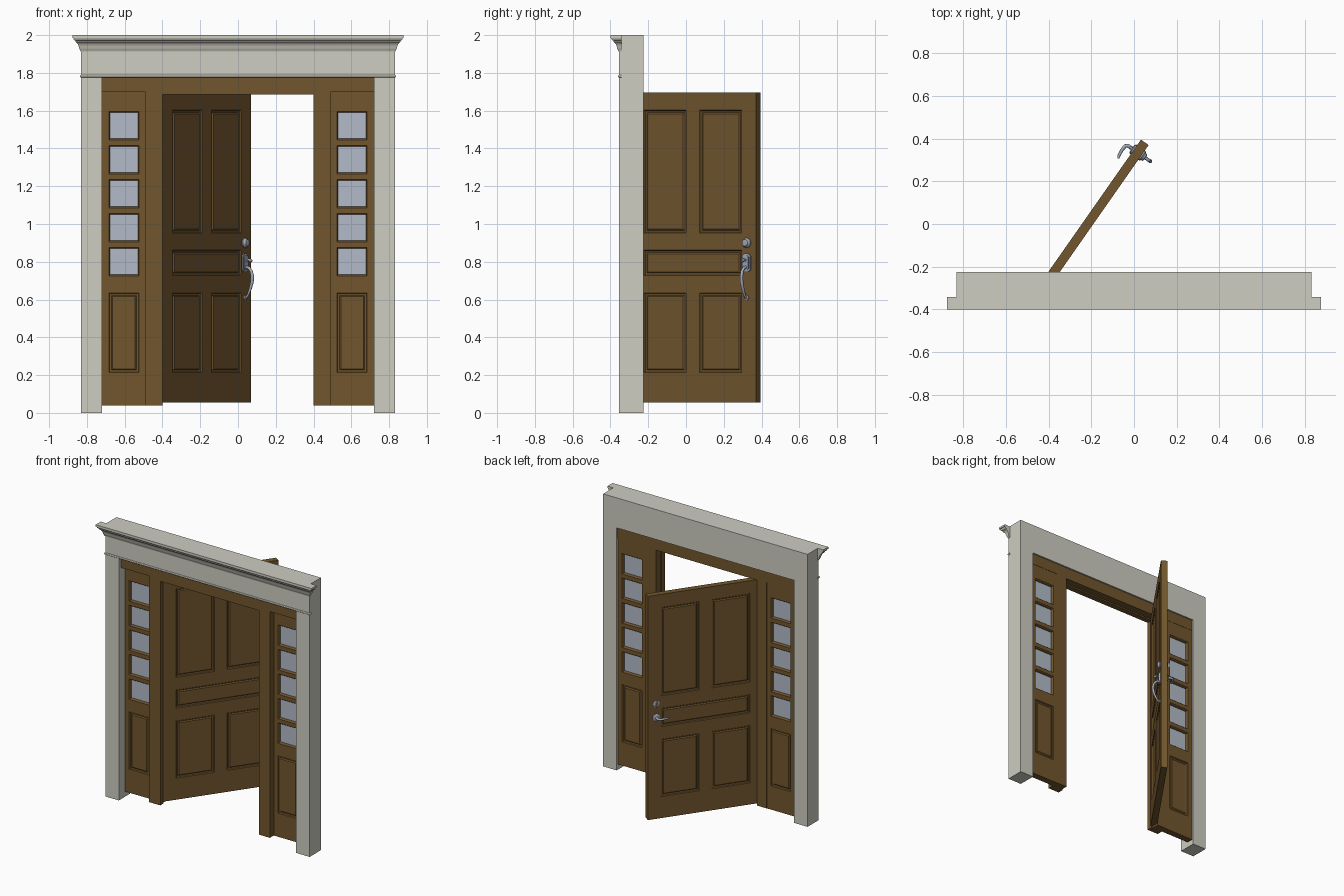
import bpy, bmesh, math
from mathutils import Vector, Matrix

if "Cube" in bpy.data.objects:
    bpy.data.objects.remove(bpy.data.objects["Cube"])


def material(name, rgb):
    m = bpy.data.materials.new(name)
    m.diffuse_color = (*rgb, 1)
    m.use_nodes = True
    m.node_tree.nodes["Principled BSDF"].inputs["Base Color"].default_value = m.diffuse_color
    return m


STONE = material("pale_stone", (0.62, 0.61, 0.54))
WOOD = material("brown_wood", (0.165, 0.093, 0.027))
GLASS = material("pale_glass", (0.45, 0.50, 0.58))
METAL = material("grey_metal", (0.36, 0.39, 0.46))


def finish(name, bm, mats, smooth=False, recalc=True, matrix=None):
    if recalc:
        bmesh.ops.recalc_face_normals(bm, faces=bm.faces)
    me = bpy.data.meshes.new(name)
    bm.to_mesh(me)
    bm.free()
    for m in mats:
        me.materials.append(m)
    ob = bpy.data.objects.new(name, me)
    bpy.context.collection.objects.link(ob)
    if matrix:
        ob.matrix_world = matrix
    if smooth:
        bpy.ops.object.select_all(action='DESELECT')
        ob.select_set(True)
        bpy.context.view_layer.objects.active = ob
        bpy.ops.object.shade_smooth_by_angle(angle=math.radians(40))
    return ob


def bridge(bm, rings, closed=False):
    """Join equal vertex rings; cap the ends unless closed."""
    n = len(rings[0])
    pairs = list(zip(rings, rings[1:])) + ([(rings[-1], rings[0])] if closed else [])
    for a, b in pairs:
        for i in range(n):
            j = (i + 1) % n
            bm.faces.new((a[i], a[j], b[j], b[i]))
    if not closed:
        bm.faces.new(rings[0])
        bm.faces.new(rings[-1])


def prism(name, pts, y0, y1, mat, matrix=None):
    """Extrude an (x, z) outline along y."""
    bm = bmesh.new()
    bridge(bm, [[bm.verts.new((x, y, z)) for x, z in pts] for y in (y0, y1)])
    return finish(name, bm, [mat], matrix=matrix)


def tube(name, pts, side, matrix, n=16):
    """Round sweep through (x, y, z, radius) points lying in a plane normal to side."""
    bm = bmesh.new()
    side = Vector(side)
    P = [Vector(p[:3]) for p in pts]
    rings = []
    for i, p in enumerate(pts):
        t = (P[min(i + 1, len(P) - 1)] - P[max(i - 1, 0)]).normalized()
        nrm = t.cross(side)
        rings.append([bm.verts.new(P[i] + p[3] * (math.cos(a) * side + math.sin(a) * nrm))
                      for a in (2 * math.pi * k / n for k in range(n))])
    bridge(bm, rings)
    return finish(name, bm, [METAL], smooth=True, matrix=matrix)


def moulding(name, profile):
    """Run an (outset, z) profile along the front with short end returns."""
    bm = bmesh.new()
    hx, fy, by = 0.83, -0.354, -0.341
    rings = []
    for x, y, corner in ((-1, by, 0), (-1, fy, 1), (1, fy, 1), (1, by, 0)):
        rings.append([bm.verts.new((x * (hx + d), y - d * corner, z)) for d, z in profile])
    bridge(bm, rings)
    return finish(name, bm, [STONE], smooth=True)


RAISED = [(0, 0), (0.004, 0.007), (0.013, 0.009), (0.02, 0.003)]
PANE = [(0, 0), (0.004, 0.005), (0.006, 0.019)]


def panel_board(name, box, y0, y1, rects, matrix=None):
    """Board with panels or panes sunk in both faces; rect = (x0, x1, z0, z1, rings, mat)."""
    bm = bmesh.new()
    X0, X1, Z0, Z1 = box
    xs = sorted({X0, X1, *(r[0] for r in rects), *(r[1] for r in rects)})
    zs = sorted({Z0, Z1, *(r[2] for r in rects), *(r[3] for r in rects)})

    def corners(x0, x1, z0, z1):
        return [(x0, z0), (x1, z0), (x1, z1), (x0, z1)]

    def face(pts, back, mat=0):
        f = bm.faces.new([bm.verts.new(p) for p in (reversed(pts) if back else pts)])
        f.material_index = mat

    for back, y, s in ((False, y0, 1), (True, y1, -1)):
        for xa, xb in zip(xs, xs[1:]):
            for za, zb in zip(zs, zs[1:]):
                cx, cz = (xa + xb) / 2, (za + zb) / 2
                if not any(r[0] < cx < r[1] and r[2] < cz < r[3] for r in rects):
                    face([(x, y, z) for x, z in corners(xa, xb, za, zb)], back)
        for x0, x1, z0, z1, rings, mat in rects:
            loops = [[(x, y + s * d, z) for x, z in corners(x0 + i, x1 - i, z0 + i, z1 - i)]
                     for i, d in rings]
            for a, b in zip(loops, loops[1:]):
                for i in range(4):
                    j = (i + 1) % 4
                    face([a[i], a[j], b[j], b[i]], back)
            face(loops[-1], back, mat)
    c = corners(*box)
    for i in range(4):
        (xa, za), (xb, zb) = c[i], c[(i + 1) % 4]
        face([(xa, y0, za), (xa, y1, za), (xb, y1, zb), (xb, y0, zb)], False)
    bmesh.ops.remove_doubles(bm, verts=bm.verts, dist=1e-5)
    return finish(name, bm, [WOOD, GLASS], recalc=False, matrix=matrix)


# Stone surround with crown and bead mouldings
prism("stone_surround", [(-0.83, 0), (-0.83, 2), (0.83, 2), (0.83, 0), (0.72, 0),
                         (0.72, 1.78), (-0.72, 1.78), (-0.72, 0)], -0.354, -0.224, STONE)
moulding("crown_moulding", [(-0.004, 1.912), (0.004, 1.912), (0.006, 1.922), (0.010, 1.926),
                            (0.012, 1.938), (0.016, 1.949), (0.022, 1.958), (0.030, 1.964),
                            (0.030, 1.970), (0.034, 1.972), (0.039, 1.976), (0.042, 1.984),
                            (0.046, 1.986), (0.046, 2.0), (-0.004, 2.0)])
moulding("bead_moulding", [(-0.004, 1.776)] +
         [(0.006 * math.cos(a), 1.783 + 0.007 * math.sin(a))
          for a in (math.radians(d) for d in range(-90, 91, 30))] + [(-0.004, 1.79)])


# Wooden door frame: narrower front stop, wider rear rebate
def frame(name, inner, head, y0, y1):
    right = [(0.72, 1.78), (0.72, 1.70), (0.49, 1.70), (0.49, 0.04), (inner, 0.04), (inner, head)]
    prism(name, right + [(-x, z) for x, z in reversed(right)], y0, y1, WOOD)


frame("door_frame_front", 0.40, 1.685, -0.33, -0.29)
frame("door_frame_back", 0.41, 1.695, -0.29, -0.235)

# Sidelights: five panes over a raised panel
for side, s in (("left", -1), ("right", 1)):
    def span(a, b):
        return sorted((s * a, s * b))
    rects = [(*span(0.524, 0.684), 0.726 + 0.18 * i, 0.876 + 0.18 * i, PANE, 1) for i in range(5)]
    rects.append((*span(0.524, 0.684), 0.213, 0.635, RAISED, 0))
    panel_board(side + "_sidelight", (*span(0.49, 0.72), 0.04, 1.70), -0.285, -0.237, rects)

# Open door: local x along its width, -y outside, +y inside
W, T = 0.815, 0.044
DOOR = Matrix.Translation((-0.399, -0.298, 0)) @ Matrix.Rotation(math.radians(55), 4, 'Z')
door_rects = [(a, b, z0, z1, RAISED, 0) for a, b in ((0.092, 0.3625), (0.4525, 0.723))
              for z0, z1 in ((0.213, 0.635), (0.953, 1.603))]
door_rects.append((0.092, 0.723, 0.727, 0.862, RAISED, 0))
panel_board("door_leaf", (0, W, 0.055, 1.697), 0, T, door_rects, DOOR)

# Lock, handle plate and pull grip outside
H = 0.757


def knob(name, z, y, sgn, steps):
    tube(name, [(H, y + sgn * d, z, r) for d, r in steps], (1, 0, 0), DOOR, 20)


knob("deadbolt_cylinder", 0.90, 0, -1, [(-0.002, 0.026), (0.006, 0.026), (0.012, 0.020),
                                        (0.020, 0.018), (0.022, 0.012)])
knob("deadbolt_rose", 0.90, T, 1, [(-0.002, 0.024), (0.006, 0.024), (0.010, 0.018)])


def plate(w, z0, z1, c=0.012):
    return [(H - w, z0 + c), (H - w + c, z0), (H + w - c, z0), (H + w, z0 + c),
            (H + w, z1 - c), (H + w - c, z1), (H - w + c, z1), (H - w, z1 - c)]


prism("handle_plate", plate(0.026, 0.747, 0.843), -0.007, 0.002, METAL, DOOR)
prism("handle_plate_raised", plate(0.018, 0.757, 0.833, 0.009), -0.013, -0.006, METAL, DOOR)
tube("thumb_latch", [(H, -0.01, 0.808, 0.006), (H, -0.026, 0.811, 0.006), (H, -0.038, 0.807, 0.009),
                     (H, -0.045, 0.802, 0.007)], (1, 0, 0), DOOR)
tube("pull_grip", [(H, y, z, r) for y, z, r in (
    (-0.008, 0.772, 0.009), (-0.028, 0.768, 0.008), (-0.043, 0.750, 0.008), (-0.050, 0.722, 0.009),
    (-0.048, 0.694, 0.009), (-0.040, 0.666, 0.008), (-0.030, 0.642, 0.007), (-0.020, 0.622, 0.006),
    (-0.010, 0.611, 0.006), (0.001, 0.608, 0.006))], (1, 0, 0), DOOR)
knob("grip_foot", 0.610, 0, -1, [(-0.002, 0.013), (0.005, 0.013), (0.008, 0.009)])

# Thumb turn and lever inside
prism("thumb_turn", [(H - 0.005, 0.882), (H + 0.005, 0.882), (H + 0.005, 0.918), (H - 0.005, 0.918)],
      T + 0.008, T + 0.025, METAL, DOOR)
knob("lever_rose", 0.80, T, 1, [(-0.002, 0.026), (0.006, 0.026), (0.011, 0.019)])
tube("lever_handle", [(H, T + 0.008, 0.80, 0.009), (H, T + 0.034, 0.80, 0.009),
                      (H - 0.008, T + 0.043, 0.80, 0.009), (H - 0.030, T + 0.045, 0.80, 0.008),
                      (H - 0.060, T + 0.042, 0.80, 0.007), (H - 0.075, T + 0.036, 0.80, 0.005)],
     (0, 0, 1), DOOR)
